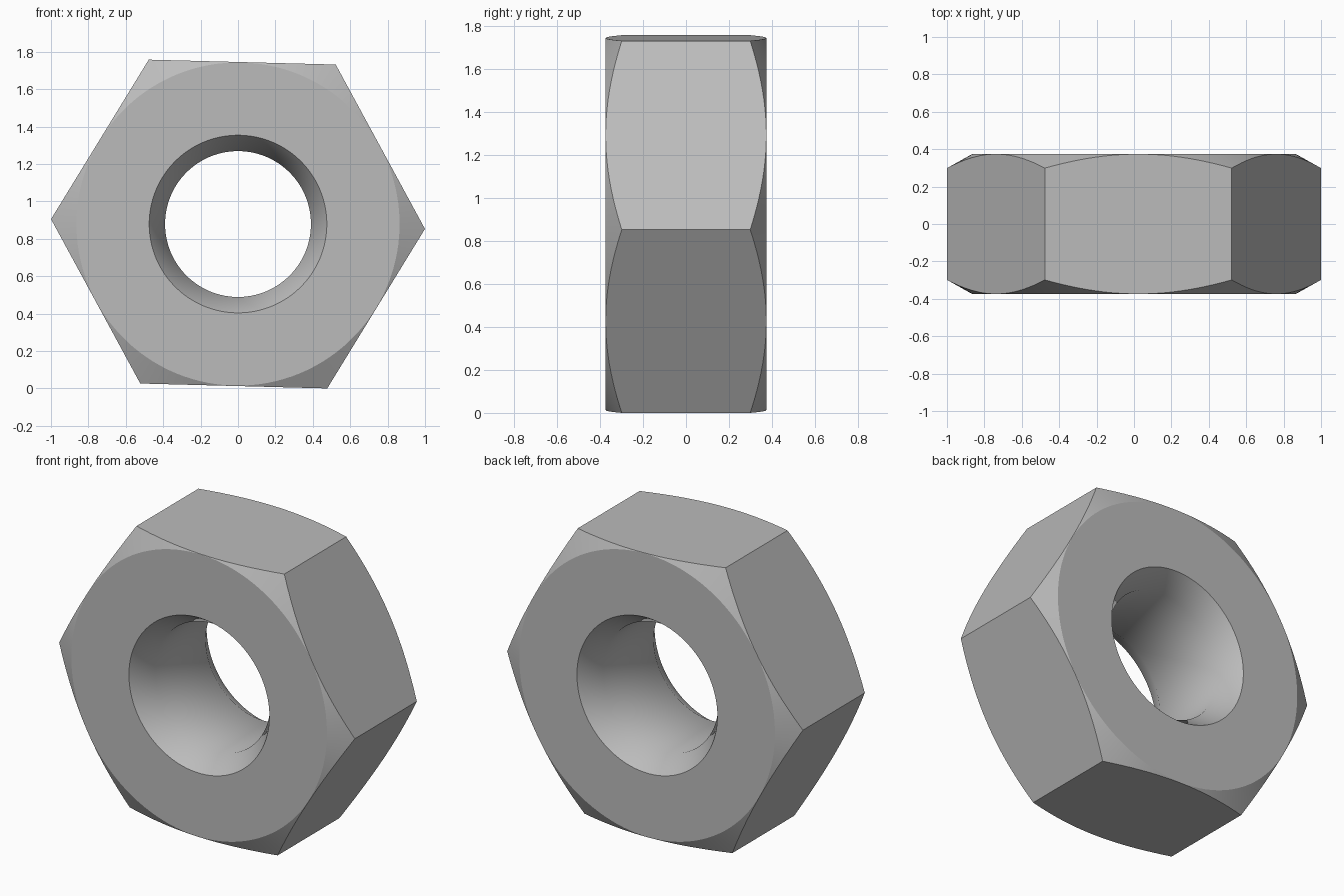
import bpy
import bmesh
from math import cos, sin, pi, radians, sqrt

default = bpy.data.objects.get("Cube")
if default:
    bpy.data.objects.remove(default, do_unlink=True)

STEPS = 120                  # multiple of six so the hexagon corners are exact
HALF = 0.375                 # half thickness
FLAT = sqrt(3) / 2           # hexagon centre to side
FACE = FLAT - 0.002          # flat bearing circle
SINK, BORE, DEPTH = 0.475, 0.39, 0.13
SLOPE = 0.56                 # corner chamfer cone
TILT = radians(-1.5)
CENTRE = cos(pi / 6 + TILT)  # height of the axis, lowest corner on the ground

steel = bpy.data.materials.new("steel grey")
steel.use_nodes = True
colour = (0.5, 0.5, 0.5, 1)
steel.diffuse_color = colour
steel.node_tree.nodes["Principled BSDF"].inputs["Base Color"].default_value = colour


def hex_radius(a):
    """Distance from the axis to the hexagon side at angle a."""
    return FLAT / cos(a % (pi / 3) - pi / 6)


def hex_rim(a):
    """Point where the chamfer cone meets the hexagon side."""
    r = hex_radius(a)
    return r, HALF - (r - FACE) * SLOPE


# Cross-section as radius and depth for one half, then mirrored
half = [
    lambda a: (BORE, HALF - DEPTH),
    lambda a: (SINK, HALF),
    lambda a: (FACE, HALF),
    hex_rim,
]
section = [(f, -1) for f in half] + [(f, 1) for f in reversed(half)]

bm = bmesh.new()
rings = []
for func, side in section:
    ring = []
    for i in range(STEPS):
        a = 2 * pi * i / STEPS
        r, y = func(a)
        ring.append(bm.verts.new((r * cos(a + TILT), side * y, CENTRE + r * sin(a + TILT))))
    rings.append(ring)

# Skin the rings into a closed loop around the hole
for k, ring in enumerate(rings):
    after = rings[(k + 1) % len(rings)]
    for i in range(STEPS):
        j = (i + 1) % STEPS
        bm.faces.new((ring[i], ring[j], after[j], after[i]))
bmesh.ops.recalc_face_normals(bm, faces=bm.faces)

mesh = bpy.data.meshes.new("hex_nut")
bm.to_mesh(mesh)
bm.free()
mesh.materials.append(steel)
nut = bpy.data.objects.new("hex_nut", mesh)
bpy.context.collection.objects.link(nut)
bpy.context.view_layer.objects.active = nut
nut.select_set(True)
bpy.ops.object.shade_smooth_by_angle(angle=radians(40))

# Keep the edge between bearing face and chamfer crisp
for edge in mesh.edges:
    if all(v // STEPS in (2, 5) for v in edge.vertices):
        edge.use_edge_sharp = True
